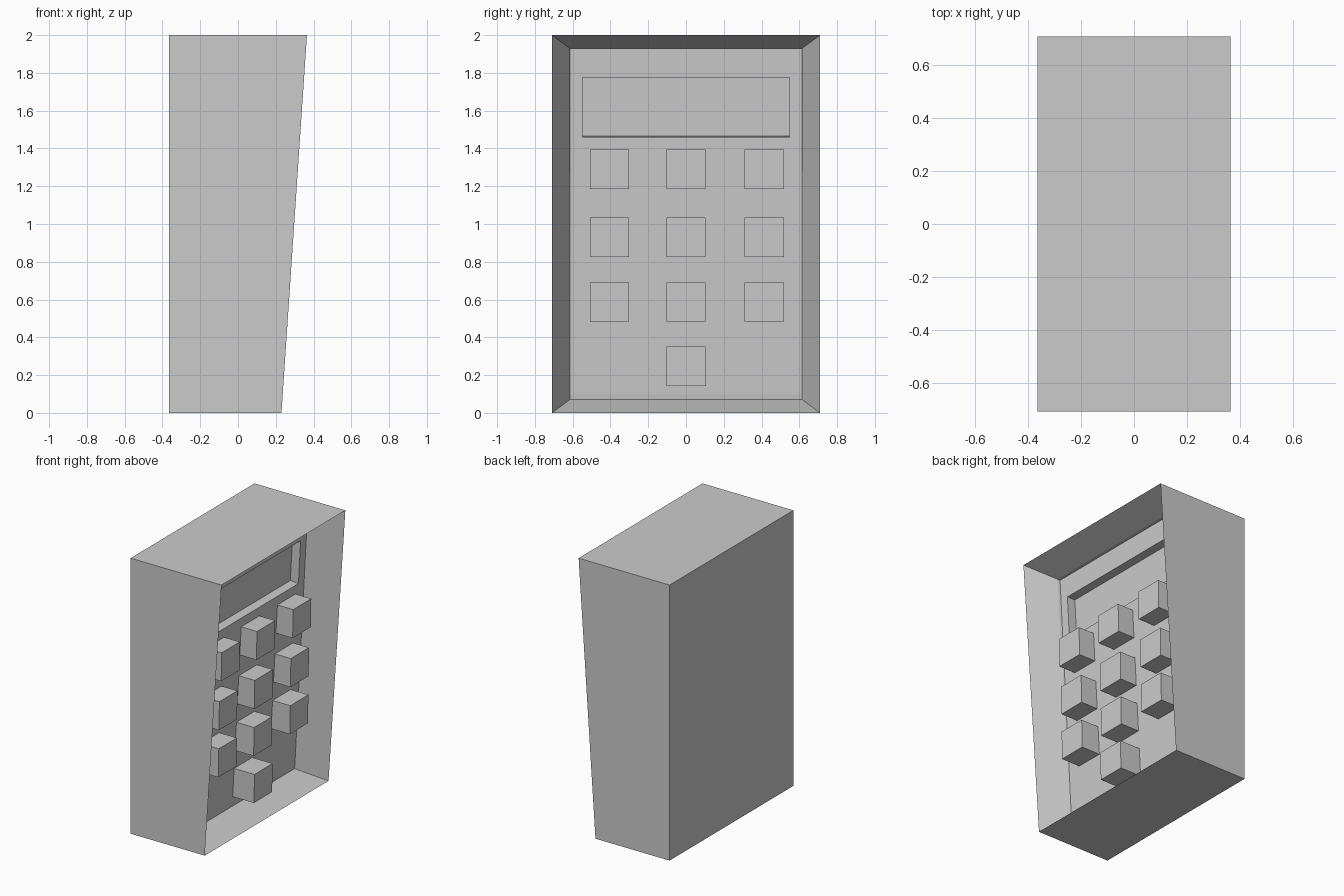
import bpy, bmesh

if "Cube" in bpy.data.objects:
    bpy.data.objects.remove(bpy.data.objects["Cube"])


def ring(half_y, z0, z1, x0, x1):
    """Rectangle facing +x; x0 is its depth at the bottom, x1 at the top."""
    return [(x0, -half_y, z0), (x0, half_y, z0), (x1, half_y, z1), (x1, -half_y, z1)]


def loft(name, rings, cap_start, cap_end):
    """Skin a series of rectangles, back to front or rim to floor."""
    bm = bmesh.new()
    loops = [[bm.verts.new(p) for p in r] for r in rings]
    for a, b in zip(loops, loops[1:]):
        for i in range(4):
            j = (i + 1) % 4
            bm.faces.new((a[i], a[j], b[j], b[i]))
    if cap_start:
        bm.faces.new(loops[0][::-1])
    if cap_end:
        bm.faces.new(loops[-1])
    mesh = bpy.data.meshes.new(name)
    bm.to_mesh(mesh)
    bm.free()
    obj = bpy.data.objects.new(name, mesh)
    bpy.context.collection.objects.link(obj)
    return obj


def panel_x(z):
    return 0.022 + 0.055 * z


# Housing: closed back, sloping front edge and funnel-shaped inner walls
loft("housing", [
    ring(0.71, 0, 2, -0.365, -0.365),
    ring(0.71, 0, 2, 0.23, 0.365),
    ring(0.615, 0.07, 1.93, 0.024, 0.149),
    ring(0.613, 0.10, 1.928, panel_x(0.10), panel_x(1.928)),
], True, False)

# Key panel with the sunken display window
z0, z1 = 1.46, 1.775
depth = 0.065
loft("key_panel", [
    ring(0.613, 0.10, 1.928, panel_x(0.10), panel_x(1.928)),
    ring(0.547, z0, z1, panel_x(z0), panel_x(z1)),
    ring(0.547, z0 + 0.005, z1, panel_x(z0) - depth, panel_x(z1) - depth),
], False, True)

# Keys: three rows of three, plus one at the bottom centre
rows = [(1.29, 0.221, (-0.405, 0, 0.415)),
        (0.93, 0.203, (-0.405, 0, 0.415)),
        (0.587, 0.198, (-0.405, 0, 0.415)),
        (0.247, 0.201, (0,))]
half = 0.104
for r, (z, front, columns) in enumerate(rows):
    lo, hi = z - half, z + half
    for c, y in enumerate(columns):
        key = loft(f"key_{r + 1}_{c + 1}", [
            ring(half, lo, hi, panel_x(lo) - 0.01, panel_x(hi) - 0.01),
            ring(half, lo, hi, front, front + 0.004),
        ], True, True)
        key.location.y = y
